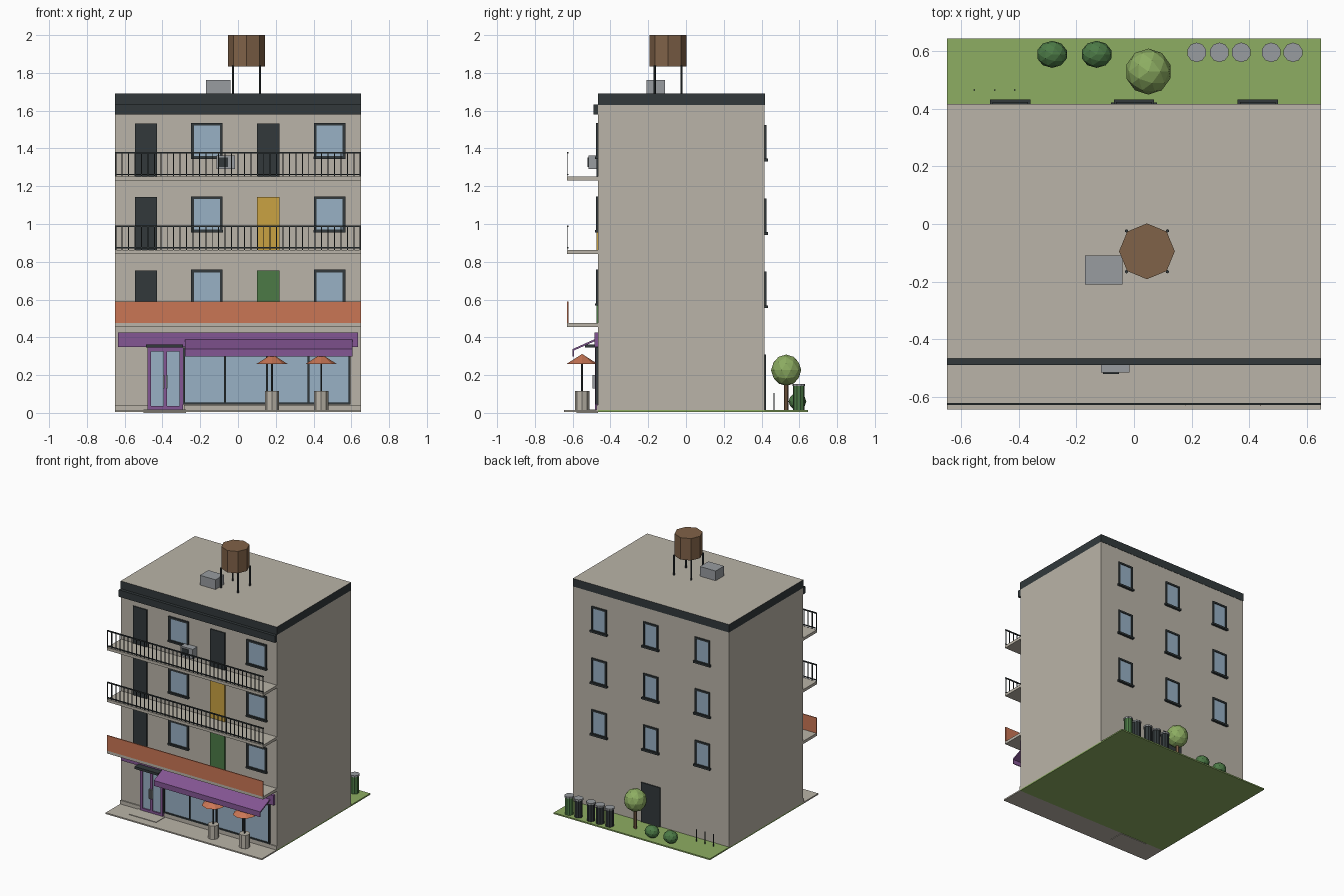
import bpy, bmesh, math
from mathutils import Matrix, Vector

if "Cube" in bpy.data.objects:
    bpy.data.objects.remove(bpy.data.objects["Cube"])


def srgb(r, g, b):
    return tuple((c / 255 / 12.92) if c < 11 else ((c / 255 + 0.055) / 1.055) ** 2.4 for c in (r, g, b)) + (1,)


MATS = {}
for name, col in {
    "concrete": (186, 180, 168), "charcoal": (50, 57, 59), "glass_blue": (152, 177, 197),
    "terracotta": (202, 118, 85), "purple": (132, 86, 148), "lawn_green": (141, 173, 98),
    "mustard": (202, 162, 66), "metal_grey": (152, 156, 160), "wood_brown": (128, 98, 72),
    "deep_green": (76, 122, 70),
}.items():
    m = bpy.data.materials.new(name)
    m.diffuse_color = srgb(*col)
    m.use_nodes = True
    m.node_tree.nodes["Principled BSDF"].inputs["Base Color"].default_value = m.diffuse_color
    MATS[name] = m


def finish(name, bm, *mats):
    me = bpy.data.meshes.new(name)
    bm.normal_update()
    bm.to_mesh(me)
    bm.free()
    for m in mats:
        me.materials.append(MATS[m])
    ob = bpy.data.objects.new(name, me)
    bpy.context.collection.objects.link(ob)
    return ob


def add_box(bm, x0, x1, y0, y1, z0, z1):
    mat = Matrix.Translation(((x0 + x1) / 2, (y0 + y1) / 2, (z0 + z1) / 2)) @ Matrix.Diagonal((x1 - x0, y1 - y0, z1 - z0, 1))
    bmesh.ops.create_cube(bm, size=1, matrix=mat)


def boxes(name, mat, *dims):
    bm = bmesh.new()
    for d in dims:
        add_box(bm, *d)
    return finish(name, bm, mat)


def cylinders(name, mat, points, r, z0, z1, sides=8, r2=None):
    bm = bmesh.new()
    for x, y in points:
        bmesh.ops.create_cone(bm, cap_ends=True, segments=sides, radius1=r, radius2=r if r2 is None else r2,
                              depth=z1 - z0, matrix=Matrix.Translation((x, y, (z0 + z1) / 2)))
    return finish(name, bm, mat)


def balls(name, mat, points, z, size):
    bm = bmesh.new()
    for x, y in points:
        bmesh.ops.create_icosphere(bm, subdivisions=2, radius=1,
                                   matrix=Matrix.Translation((x, y, z)) @ Matrix.Diagonal((*size, 1)))
    return finish(name, bm, mat)


def frame(x0, x1, y0, y1, z0, z1, t):
    return [(x0, x0 + t, y0, y1, z0, z1), (x1 - t, x1, y0, y1, z0, z1),
            (x0 + t, x1 - t, y0, y1, z1 - t, z1), (x0 + t, x1 - t, y0, y1, z0, z0 + t)]


FRONT, BACK, W = -0.465, 0.415, 0.65
FLOORS = (0.475, 0.863, 1.252)

# Ground
boxes("pavement", "concrete", (-W, W, -0.645, FRONT, 0.004, 0.014))
boxes("lawn", "lawn_green", (-W, W, FRONT, 0.645, 0.004, 0.014))
boxes("door_step", "concrete", (-0.5, -0.275, -0.58, FRONT, 0, 0.018))

# Building body and roof band with a concrete top
boxes("walls", "concrete", (-W, W, FRONT, BACK, 0.014, 1.63))
bm = bmesh.new()
add_box(bm, -W, W, FRONT - 0.002, BACK + 0.002, 1.63, 1.69)
bm.normal_update()
for f in bm.faces:
    f.material_index = 1 if f.normal.z > 0.5 else 0
finish("roof_band", bm, "charcoal", "concrete")
boxes("cornice", "charcoal", (-W, W, -0.49, FRONT, 1.58, 1.632))
boxes("plinth", "concrete", (-W, -0.48, FRONT - 0.008, FRONT, 0.014, 0.042),
      (-0.285, W, FRONT - 0.008, FRONT, 0.014, 0.042))

# Balconies: slabs, two railings and a solid parapet
boxes("balcony_slabs", "concrete", *[(-W, W, -0.63, FRONT, z - 0.021, z) for z in FLOORS])
boxes("balcony_parapet", "terracotta", (-W, W, -0.63, -0.623, FLOORS[0], 0.59))
rails = []
N = 38
for z in FLOORS[1:]:
    rails += [(-W, W, -0.63, -0.622, z + 0.121, z + 0.129), (-W, W, -0.629, -0.623, z + 0.008, z + 0.014)]
    for i in range(N + 1):
        x = -W + 0.003 + i * (2 * W - 0.006) / N
        rails.append((x - 0.0025, x + 0.0025, -0.6285, -0.6235, z, z + 0.122))
boxes("balcony_railings", "charcoal", *rails)

# Balcony doors
for i, (z, col) in enumerate(zip(FLOORS, ("deep_green", "mustard", "charcoal"))):
    boxes(f"balcony_door_left_{i}", "charcoal", (-0.545, -0.43, FRONT - 0.008, FRONT, z, z + 0.28))
    boxes(f"balcony_door_right_{i}", col, (0.1, 0.22, FRONT - 0.008, FRONT, z, z + 0.28))

# Front and back windows
frames, panes = [], []
for z in FLOORS:
    for x in (-0.165, 0.485):
        frames += frame(x - 0.083, x + 0.083, FRONT - 0.012, FRONT, z + 0.095, z + 0.283, 0.014)
        frames.append((x - 0.085, x + 0.085, FRONT - 0.018, FRONT, z + 0.093, z + 0.105))
        panes.append((x - 0.07, x + 0.07, FRONT - 0.005, FRONT, z + 0.1, z + 0.27))
    for x in (-0.43, 0, 0.43):
        frames += frame(x - 0.062, x + 0.062, BACK, BACK + 0.01, z + 0.085, z + 0.273, 0.013)
        frames.append((x - 0.07, x + 0.07, BACK, BACK + 0.018, z + 0.08, z + 0.094))
        panes.append((x - 0.05, x + 0.05, BACK, BACK + 0.004, z + 0.09, z + 0.262))
boxes("window_frames", "charcoal", *frames)
boxes("window_panes", "glass_blue", *panes)
boxes("back_door", "charcoal", (-0.08, 0.08, BACK, BACK + 0.008, 0.014, 0.31))

# Shop front
boxes("shop_fascia", "purple", (-0.635, 0.635, -0.485, FRONT, 0.35, 0.425))
sx0, sx1, pitch = -0.29, 0.595, 0.885 / 4
boxes("shop_window_frame", "charcoal", *frame(sx0, sx1, FRONT - 0.014, FRONT, 0.045, 0.345, 0.01),
      *[(sx0 + i * pitch - 0.005, sx0 + i * pitch + 0.005, FRONT - 0.014, FRONT, 0.045, 0.345) for i in (1, 2, 3)])
boxes("shop_window_panes", "glass_blue", (sx0 + 0.005, sx1 - 0.005, FRONT - 0.006, FRONT, 0.05, 0.34))

# Sloped awning with a hanging front edge, extruded from a side profile
bm = bmesh.new()
profile = [(-0.468, 0.397), (-0.6, 0.338), (-0.6, 0.298), (-0.594, 0.298), (-0.594, 0.33), (-0.468, 0.386)]
face = bm.faces.new([bm.verts.new((-0.28, y, z)) for y, z in profile])
ext = bmesh.ops.extrude_face_region(bm, geom=[face])
bmesh.ops.translate(bm, vec=(0.885, 0, 0), verts=[v for v in ext["geom"] if isinstance(v, bmesh.types.BMVert)])
bmesh.ops.recalc_face_normals(bm, faces=bm.faces)
finish("awning", bm, "purple")

# Entrance
boxes("entrance_frame", "purple", *frame(-0.48, -0.29, FRONT - 0.016, FRONT, 0.016, 0.345, 0.02),
      (-0.394, -0.376, FRONT - 0.016, FRONT, 0.016, 0.34))
boxes("entrance_glass", "glass_blue", (-0.465, -0.305, FRONT - 0.007, FRONT, 0.02, 0.33))
boxes("entrance_handles", "metal_grey", *[(x - 0.004, x + 0.004, FRONT - 0.03, FRONT - 0.014, 0.13, 0.2) for x in (-0.393, -0.377)])
boxes("entrance_canopy", "charcoal", (-0.487, -0.29, -0.535, FRONT, 0.345, 0.363))

# Parasols standing in planters
spots = [(0.18, -0.55), (0.44, -0.55)]
cylinders("parasol_planters", "concrete", spots, 0.038, 0.014, 0.115)
cylinders("parasol_poles", "charcoal", spots, 0.005, 0.1, 0.28, 6)
cylinders("parasol_tops", "terracotta", spots, 0.081, 0.26, 0.312, 8, 0)

# Air conditioner on the wall
boxes("air_conditioner", "metal_grey", (-0.115, -0.015, -0.517, FRONT, 1.29, 1.363))
boxes("air_conditioner_fan", "charcoal", (-0.107, -0.052, -0.521, -0.517, 1.302, 1.352))

# Rooftop water tank and vent box
cylinders("water_tank", "wood_brown", [(0.045, -0.095)], 0.097, 1.835, 2.0)
cylinders("water_tank_legs", "charcoal", [(0.045 + sx * 0.071, -0.095 + sy * 0.071) for sx in (-1, 1) for sy in (-1, 1)],
          0.006, 1.69, 1.84, 6)
boxes("roof_vent", "metal_grey", (-0.17, -0.04, -0.21, -0.11, 1.69, 1.763))

# Back garden: tree, bushes, bins and stakes
cylinders("tree_trunk", "wood_brown", [(0.05, 0.53)], 0.012, 0.014, 0.17, 6)
balls("tree_crown", "lawn_green", [(0.05, 0.53)], 0.226, (0.08, 0.08, 0.083))
balls("bushes", "deep_green", [(-0.285, 0.59), (-0.13, 0.59)], 0.06, (0.054, 0.047, 0.046))
bins = [(x, 0.597) for x in (0.218, 0.297, 0.373, 0.477, 0.553)]
cylinders("dark_bins", "charcoal", bins[:4], 0.03, 0.014, 0.142, 10)
cylinders("green_bin", "deep_green", bins[4:], 0.03, 0.014, 0.142, 10)
cylinders("bin_lids", "metal_grey", bins, 0.034, 0.142, 0.154, 10)
cylinders("garden_stakes", "charcoal", [(x, 0.466) for x in (-0.555, -0.485, -0.415)], 0.003, 0.014, 0.105, 6)
